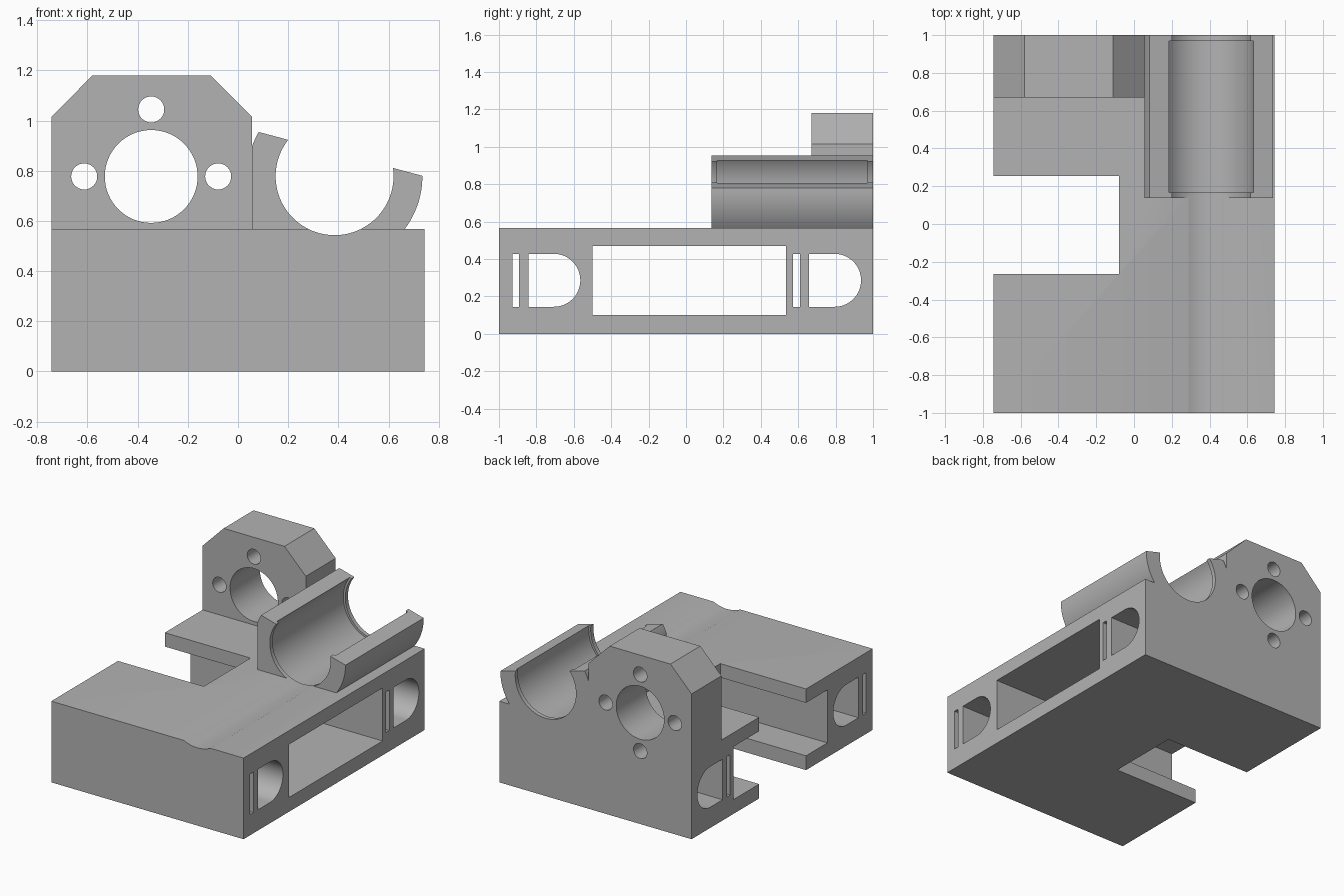
import bpy, math
from mathutils import Vector

cube = bpy.data.objects.get("Cube")
if cube:
    bpy.data.objects.remove(cube, do_unlink=True)

grey = bpy.data.materials.new("plain grey")
grey.use_nodes = True
colour = (0.45, 0.45, 0.45, 1)
grey.diffuse_color = colour
grey.node_tree.nodes["Principled BSDF"].inputs["Base Color"].default_value = colour

HALF_W, DECK = 0.743, 0.567
MOUNT_RIGHT, MOUNT_FRONT = 0.055, 0.67
ROD_X, ROD_Z, OUTER, INNER = 0.385, 0.778, 0.35, 0.235


def prism(name, profile, lo, hi, axis):
    """Extrude a closed profile along x (profile is y,z) or y (profile is x,z)."""
    def place(p, d):
        return (d, p[0], p[1]) if axis == "x" else (p[0], d, p[1])
    n = len(profile)
    verts = [place(p, d) for d in (lo, hi) for p in profile]
    faces = [list(range(n)), list(range(2 * n - 1, n - 1, -1))]
    faces += [(i, i + n, (i + 1) % n + n, (i + 1) % n) for i in range(n)]
    mesh = bpy.data.meshes.new(name)
    mesh.from_pydata(verts, [], faces)
    if axis == "x":
        mesh.flip_normals()
    mesh.update()
    import bmesh
    bm = bmesh.new()
    bm.from_mesh(mesh)
    bmesh.ops.recalc_face_normals(bm, faces=bm.faces)
    bm.to_mesh(mesh)
    bm.free()
    mesh.materials.append(grey)
    ob = bpy.data.objects.new(name, mesh)
    bpy.context.collection.objects.link(ob)
    return ob


def arc(cx, cz, r, start, end, n):
    angles = [math.radians(start + (end - start) * i / n) for i in range(n + 1)]
    return [(cx + r * math.cos(a), cz + r * math.sin(a)) for a in angles]


def circle(cx, cz, r, n=64):
    return arc(cx, cz, r, 0, 360, n)[:-1]


def rect(a0, a1, z0, z1):
    return [(a0, z0), (a1, z0), (a1, z1), (a0, z1)]


def combine(target, tool, operation):
    mod = target.modifiers.new("bool", "BOOLEAN")
    mod.operation, mod.solver, mod.object = operation, "EXACT", tool
    bpy.context.view_layer.objects.active = target
    bpy.ops.object.modifier_apply(modifier=mod.name)
    bpy.data.objects.remove(tool, do_unlink=True)


# Base block
body = prism("carriage_body", rect(-HALF_W, HALF_W, 0, DECK), -1, 1, "y")

# Motor plate with chamfered top corners
mount = [(-HALF_W, 0.3), (MOUNT_RIGHT, 0.3), (MOUNT_RIGHT, 1.015), (-0.11, 1.18),
         (-0.58, 1.18), (-HALF_W, 1.015)]
combine(body, prism("motor_plate", mount, MOUNT_FRONT, 1, "y"), "UNION")

# Rod cradle: round shell, squared off on the inner side, top sliced at a tilt
tilt = -15
half_open = math.degrees(math.acos(0.092 / OUTER))
left_clip = 180 - math.degrees(math.acos((ROD_X - MOUNT_RIGHT) / OUTER))
mid = 90 + tilt
cradle = arc(ROD_X, ROD_Z, OUTER, -50, mid - half_open, 24)
cradle += arc(ROD_X, ROD_Z, OUTER, mid + half_open, left_clip, 6)
cradle += [(MOUNT_RIGHT, 0.5), (cradle[0][0], 0.5)]
combine(body, prism("rod_cradle", cradle, 0.137, 1, "y"), "UNION")

# Rod bore along the whole length, and the wider bearing seat inside the cradle
cuts = [(circle(ROD_X, ROD_Z, INNER, 96), -1.1, 1.1, "y"),
        (circle(ROD_X, ROD_Z, 0.25, 96), 0.167, 0.97, "y")]

# Motor shaft hole and four screw holes
mx, mz, reach = -0.346, 0.777, 0.267
cuts.append((circle(mx, mz, 0.185), MOUNT_FRONT - 0.02, 1.1, "y"))
for dx, dz in ((reach, 0), (-reach, 0), (0, reach), (0, -reach)):
    cuts.append((circle(mx + dx, mz + dz, 0.052, 32), MOUNT_FRONT, 1.1, "y"))

# Side notch, wide tunnel, and the paired strap slots and D-shaped tunnels
cuts.append((rect(-0.264, 0.253, -0.1, 0.7), -1, -0.08, "x"))
cuts.append((rect(-0.5, 0.535, 0.1, 0.47), -1, 1, "x"))
for y in (-0.928, 0.573):
    cuts.append((rect(y, y + 0.036, 0.145, 0.428), -1, 1, "x"))
    r = 0.1415
    end = y + 0.363
    d_shape = [(y + 0.085, 0.145)] + arc(end - r, 0.2865, r, -90, 90, 32) + [(y + 0.085, 0.428)]
    cuts.append((d_shape, -1, 1, "x"))

for profile, lo, hi, axis in cuts:
    combine(body, prism("cutter", profile, lo, hi, axis), "DIFFERENCE")

# Smooth round walls, crisp edges
bpy.ops.object.select_all(action="DESELECT")
body.select_set(True)
bpy.context.view_layer.objects.active = body
bpy.ops.object.shade_smooth_by_angle(angle=math.radians(25))
